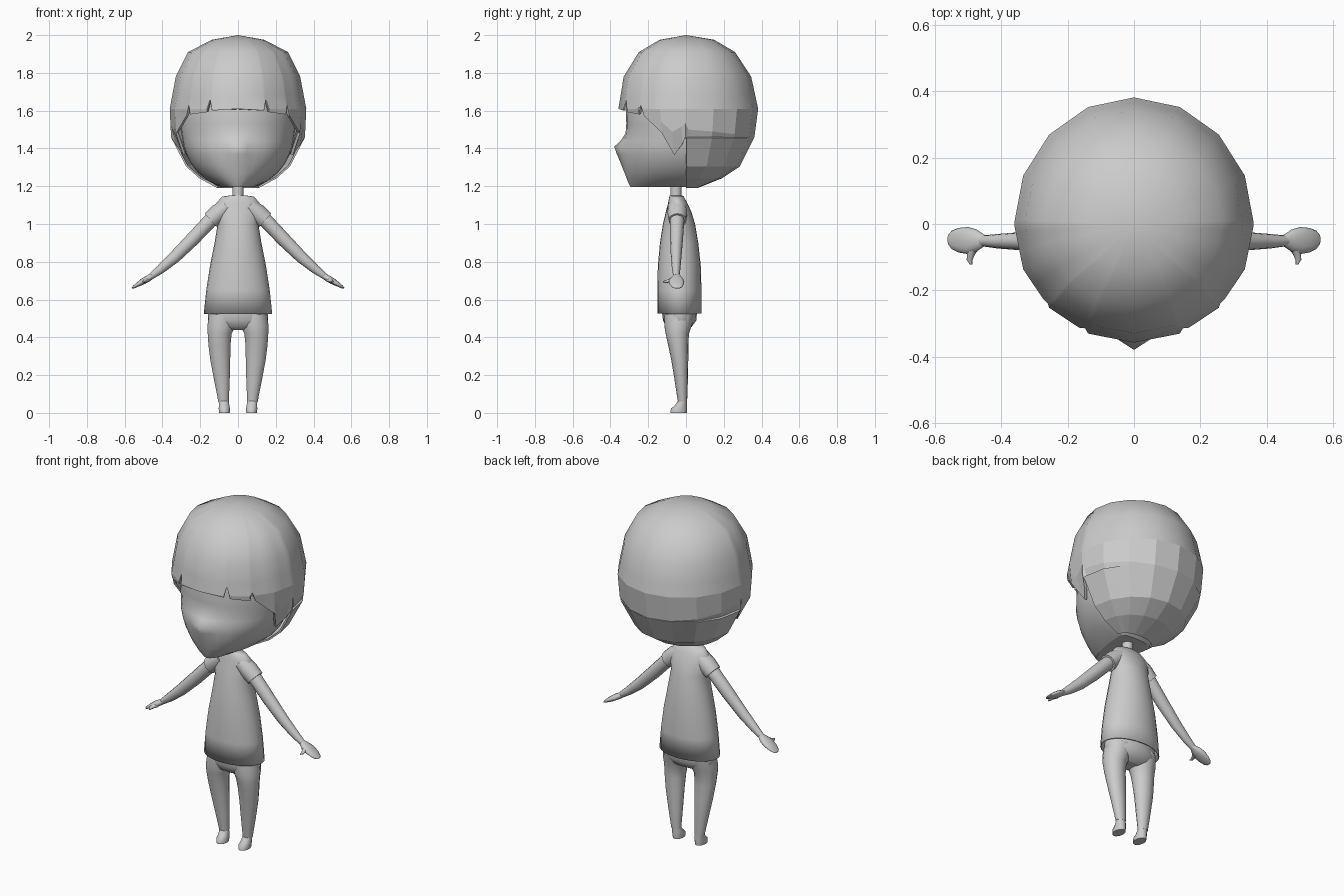
import bpy, bmesh
from math import sin, cos, pi, radians, floor
from mathutils import Vector

if "Cube" in bpy.data.objects:
    bpy.data.objects.remove(bpy.data.objects["Cube"])


def loft(name, rings, closed=True, caps=(False, False), flat_from=999, thick=0.0):
    """Skin a list of equal-length point rings; bands from flat_from on are flat shaded."""
    bm = bmesh.new()
    vs = [[bm.verts.new(p) for p in r] for r in rings]
    n = len(rings[0])
    for i in range(len(vs) - 1):
        for j in range(n if closed else n - 1):
            k = (j + 1) % n
            f = bm.faces.new((vs[i][j], vs[i][k], vs[i + 1][k], vs[i + 1][j]))
            f.smooth = i < flat_from
    for on, ring in zip(caps, (vs[0], vs[-1])):
        if on:
            bm.faces.new(ring)
    bmesh.ops.remove_doubles(bm, verts=bm.verts, dist=0.0008)
    bmesh.ops.recalc_face_normals(bm, faces=bm.faces)
    me = bpy.data.meshes.new(name)
    bm.to_mesh(me)
    bm.free()
    ob = bpy.data.objects.new(name, me)
    bpy.context.collection.objects.link(ob)
    if thick:
        m = ob.modifiers.new("thickness", 'SOLIDIFY')
        m.thickness = thick
        m.offset = -1
    return ob


def lerp_table(table, z):
    """Interpolate rows (z, ...) listed from top to bottom."""
    for a, b in zip(table, table[1:]):
        if z >= b[0]:
            t = min(1, (a[0] - z) / (a[0] - b[0]))
            return [p + (q - p) * t for p, q in zip(a[1:], b[1:])]
    return table[-1][1:]


def ellipse(z, cx, rx, y0, y1, n=20):
    cy, ry = (y0 + y1) / 2, (y1 - y0) / 2
    return [Vector((cx + rx * sin(2 * pi * i / n), cy - ry * cos(2 * pi * i / n), z)) for i in range(n)]


# Hair envelope: z, half width, back depth, front depth
HEAD = [(2.0, 0, 0, 0), (1.975, .14, .15, .14), (1.91, .265, .26, .25), (1.78, .33, .345, .33),
        (1.61, .362, .382, .358), (1.46, .355, .362, .33), (1.31, .275, .285, .25),
        (1.25, .205, .19, .17), (1.20, .11, .06, .05)]


def hair_point(deg, z, s=1.0):
    """Point on the 16-sided hair envelope; deg runs from front (0) round to back (180)."""
    w, yb, yf = lerp_table(HEAD, z)

    def corner(k):
        a = radians(22.5 * k)
        c = cos(a)
        return Vector((w * sin(a) * s, -c * (yf if c > 0 else yb) * s, z))
    k = floor(deg / 22.5)
    return corner(k).lerp(corner(k + 1), deg / 22.5 - k)


def both_sides(half):
    return [(-a, e) for a, e in reversed(half) if 0 < a] + list(half)


# Outer hair with jagged fringe and side locks: angle, lower edge height
half = [(0, 1.61), (22.5, 1.60), (25, 1.66), (27.5, 1.592), (45, 1.58), (47, 1.63), (50, 1.575),
        (59, 1.525), (67.5, 1.48), (77, 1.365), (86, 1.42), (89.5, 1.46), (92, 1.39),
        (112.5, 1.37), (135, 1.34), (157.5, 1.32), (180, 1.31)]
cols = both_sides(half)
rows = [[hair_point(a, z) for a, e in cols] for z in (2.0, 1.975, 1.91, 1.78, 1.68)]
for t in (0, .5, 1):
    rows.append([hair_point(a, max(1.61, e) * (1 - t) + e * t) for a, e in cols])
loft("hair", rows, closed=False, flat_from=5, thick=.015)

# Faceted layer of hair at the nape
angles = [90 + 11.25 * i for i in range(17)]
loft("nape_hair", [[hair_point(a, z, .97) for a in angles] for z in (1.46, 1.385, 1.31, 1.25, 1.20)],
     closed=False, flat_from=0, thick=.01)

# Face and head inside the hair: z, half width, front depth, back depth, nose bump
FACE = [(1.88, .20, .20, .20, 0), (1.75, .28, .29, .28, 0), (1.60, .308, .318, .30, 0),
        (1.53, .306, .316, .30, 0), (1.48, .30, .318, .28, .002), (1.44, .293, .328, .26, .018),
        (1.41, .288, .338, .25, .042), (1.37, .275, .338, .23, .028), (1.32, .25, .333, .19, .012),
        (1.27, .21, .322, .13, .003), (1.225, .155, .308, .06, 0), (1.195, .09, .293, .02, 0)]
rings = []
for z, w, yf, yb, nose in FACE:
    ring = []
    for i in range(36):
        a = 2 * pi * i / 36
        c = cos(a)
        bump = nose * {0: 1, 1: .35, 35: .35}.get(i, 0)
        ring.append(Vector((w * sin(a), -c * (yf if c > 0 else yb) - bump, z)))
    rings.append(ring)
loft("face", rings, caps=(True, True))

# Neck
loft("neck", [ellipse(z, 0, .03, -.083, -.023, 12) for z in (1.10, 1.23)], caps=(True, True))

# Shirt body: z, half width, front y, back y
SHIRT = [(1.152, .035, -.085, -.02), (1.145, .085, -.088, -.012), (1.11, .115, -.095, .008),
         (1.06, .122, -.108, .03), (1.0, .108, -.122, .048), (.90, .124, -.138, .065),
         (.78, .148, -.149, .078), (.65, .168, -.152, .082), (.525, .181, -.152, .082)]
loft("shirt", [ellipse(z, 0, w, a, b, 24) for z, w, a, b in SHIRT], caps=(True, False), thick=.006)

# Trouser hips
HIPS = [(.68, .13, -.12, .05), (.53, .16, -.127, .058), (.49, .16, -.122, .055), (.455, .135, -.105, .03),
        (.44, .08, -.08, .0)]
loft("hips", [ellipse(z, 0, w, a, b, 20) for z, w, a, b in HIPS], caps=(True, True))


def tube(name, s, path, caps=(True, True), n=12):
    """Tube in the xz plane; path rows are x, y, z, thickness radius, y radius."""
    pts = [Vector((p[0] * s, p[1], p[2])) for p in path]
    rings = []
    for i, p in enumerate(path):
        d = (pts[min(i + 1, len(pts) - 1)] - pts[max(i - 1, 0)])
        d.y = 0
        d.normalize()
        nrm = Vector((-d.z, 0, d.x))
        rings.append([pts[i] + nrm * p[3] * cos(2 * pi * j / n) + Vector((0, p[4] * sin(2 * pi * j / n), 0))
                      for j in range(n)])
    return loft(name, rings, caps=caps)


# Legs: z, inner x, outer x, front y, back y
LEG = [(.52, .01, .155, -.115, .045), (.46, .012, .164, -.115, .03), (.42, .032, .162, -.108, .016),
       (.36, .038, .158, -.095, .012), (.28, .04, .148, -.078, .012), (.17, .043, .127, -.06, .01),
       (.06, .048, .105, -.043, .006)]
FOOT = [(.065, .049, .103, -.042, .005), (.04, .045, .102, -.058, .005), (.022, .042, .103, -.08, .006),
        (0, .043, .101, -.083, .004)]
SLEEVE = [(.06, -.048, 1.095, .04, .05), (.10, -.046, 1.06, .05, .052), (.145, -.045, 1.02, .047, .047)]
ARM = [(.10, -.047, 1.06, .036, .036), (.15, -.047, 1.015, .038, .038), (.24, -.05, .92, .037, .034),
       (.335, -.052, .825, .032, .028), (.41, -.052, .76, .024, .022), (.46, -.051, .722, .016, .016)]
HAND = [(.45, -.05, .728, .016, .016), (.475, -.05, .712, .017, .033), (.50, -.05, .698, .017, .041),
        (.53, -.049, .68, .012, .037), (.55, -.048, .667, .008, .028), (.561, -.047, .66, .003, .014)]
for s, side in ((-1, "right"), (1, "left")):
    for part, table in (("leg", LEG), ("foot", FOOT)):
        loft(f"{side}_{part}", [ellipse(z, s * (i + o) / 2, (o - i) / 2, a, b, 14) for z, i, o, a, b in table],
             caps=(True, True))
    tube(f"{side}_sleeve", s, SLEEVE, n=16)
    tube(f"{side}_arm", s, ARM)
    tube(f"{side}_hand", s, HAND)
    # Thumb sweeps forward from the palm
    thumb = [(.482, -.07, .705, .018), (.492, -.092, .699, .012), (.496, -.108, .695, .009), (.492, -.122, .694, .004)]
    loft(f"{side}_thumb", [[Vector((s * (x + r * cos(2 * pi * j / 8)), y, z + .8 * r * sin(2 * pi * j / 8)))
                            for j in range(8)] for x, y, z, r in thumb], caps=(True, True))
